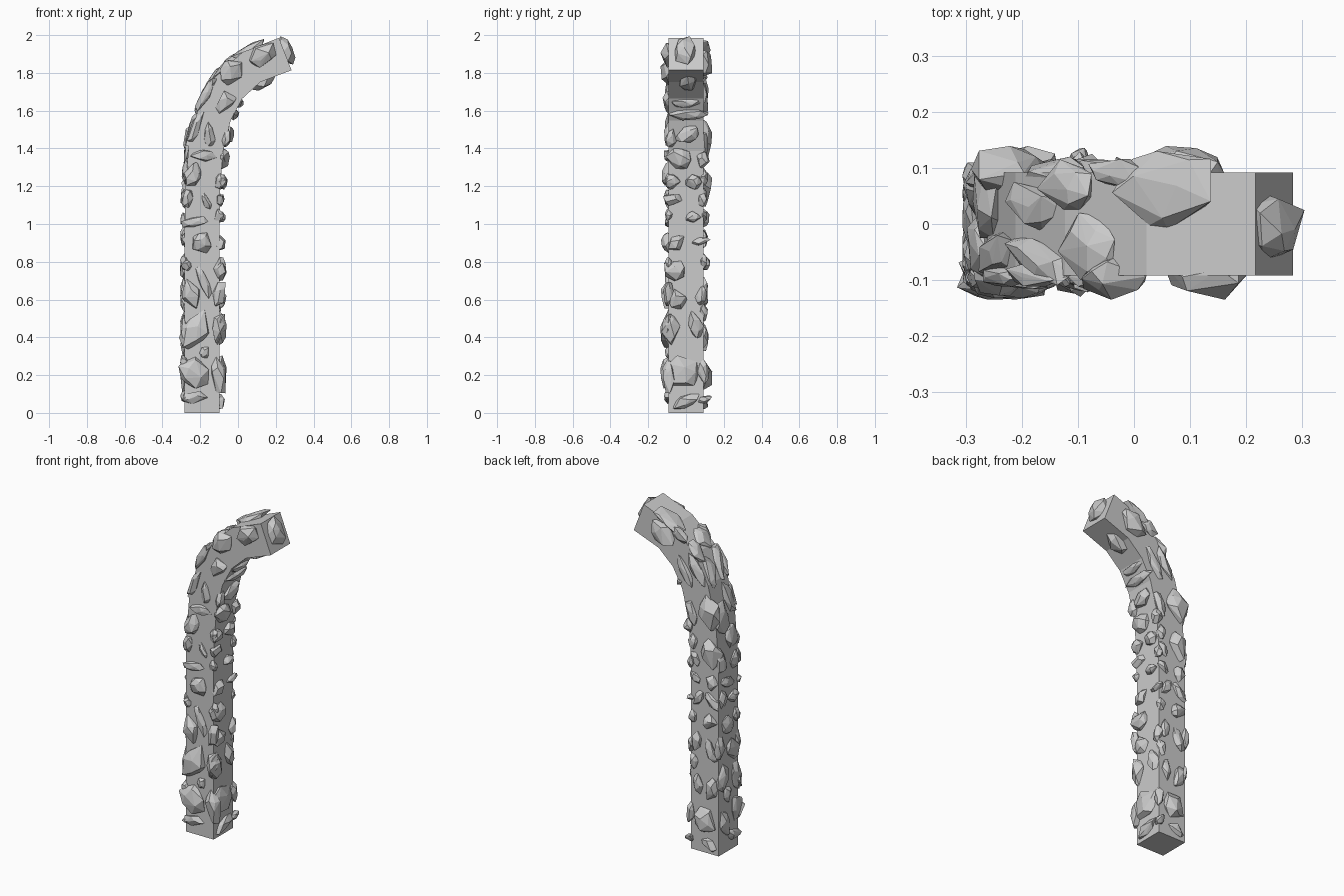
import bpy, bmesh, math, random
from mathutils import Vector

random.seed(7)
old = bpy.data.objects.get("Cube")
if old:
    bpy.data.objects.remove(old, do_unlink=True)

stone_grey = bpy.data.materials.new("stone_grey")
stone_grey.use_nodes = True
colour = (0.6, 0.6, 0.6, 1)
stone_grey.diffuse_color = colour
stone_grey.node_tree.nodes["Principled BSDF"].inputs["Base Color"].default_value = colour

HALF = 0.092
SIDE = Vector((0, 1, 0))
PATH = [Vector((x, 0, z)) for x, z in (
    (-.19, 0), (-.19, .6), (-.19, 1), (-.186, 1.2), (-.17, 1.4),
    (-.125, 1.58), (-.05, 1.72), (.07, 1.83), (.25, 1.9))]
LAST = len(PATH) - 1
TANGENTS = [(PATH[min(i + 1, LAST)] - PATH[max(i - 1, 0)]).normalized()
            for i in range(LAST + 1)]


def inward(tangent):
    """Direction across the column towards the inside of the bend."""
    return Vector((tangent.z, 0, -tangent.x))


def frame(distance):
    """Centre and direction of the column at a distance along its path."""
    for i in range(LAST):
        step = (PATH[i + 1] - PATH[i]).length
        if distance <= step or i == LAST - 1:
            f = distance / step
            return (PATH[i].lerp(PATH[i + 1], f),
                    TANGENTS[i].lerp(TANGENTS[i + 1], min(f, 1)).normalized())
        distance -= step


def finish(bm, name):
    bmesh.ops.recalc_face_normals(bm, faces=bm.faces)
    mesh = bpy.data.meshes.new(name)
    bm.to_mesh(mesh)
    bm.free()
    mesh.materials.append(stone_grey)
    bpy.context.collection.objects.link(bpy.data.objects.new(name, mesh))


def add_stone(bm, centre, axes, halves):
    """Faceted pebble: hull of jittered sphere points fitted to a box."""
    count = 17
    points = []
    for i in range(count):
        h = 1 - 2 * (i + .5) / count
        a = i * 2.4 + random.uniform(-.5, .5)
        r = math.sqrt(1 - h * h)
        p = Vector((r * math.cos(a), r * math.sin(a), h))
        points.append(p * random.uniform(.8, 1.1))
    low = [min(p[k] for p in points) for k in range(3)]
    high = [max(p[k] for p in points) for k in range(3)]
    verts = []
    for p in points:
        v = centre.copy()
        for k in range(3):
            unit = 2 * (p[k] - low[k]) / (high[k] - low[k]) - 1
            v += axes[k] * unit * halves[k]
        verts.append(bm.verts.new(v))
    hull = bmesh.ops.convex_hull(bm, input=verts)
    loose = [g for g in hull["geom_interior"] if isinstance(g, bmesh.types.BMVert)]
    bmesh.ops.delete(bm, geom=loose, context='VERTS')


def stones(name, side, bulge, rows):
    """Rows: distance, offset, length, width in hundredths, tilt in degrees."""
    bm = bmesh.new()
    for distance, offset, length, width, tilt in rows:
        centre, along = frame(distance / 100)
        n = inward(along)
        normal, across = {"front": (-SIDE, n), "back": (SIDE, n),
                          "inner": (n, SIDE), "outer": (-n, SIDE)}[side]
        t = math.radians(tilt)
        long_axis = along * math.cos(t) + across * math.sin(t)
        wide_axis = across * math.cos(t) - along * math.sin(t)
        depth = max(.02, min(bulge, .004 * width))
        spot = centre + normal * HALF + across * offset / 100
        add_stone(bm, spot, (long_axis, wide_axis, normal),
                  (length / 200, width / 200, depth))
    finish(bm, name)


# Bent square column
bm = bmesh.new()
rings = []
for p, t in zip(PATH, TANGENTS):
    n = inward(t)
    rings.append([bm.verts.new(p + (n * a + SIDE * b) * HALF)
                  for a, b in ((-1, -1), (1, -1), (1, 1), (-1, 1))])
for lower, upper in zip(rings, rings[1:]):
    for k in range(4):
        j = (k + 1) % 4
        bm.faces.new((lower[k], lower[j], upper[j], upper[k]))
bm.faces.new(rings[0])
bm.faces.new(rings[-1])
finish(bm, "bent_column")

# Stones on each side of the column
stones("front_stones", "front", .043, [
    (8, -4, 14, 6, 80), (21, -4, 17, 15, -30), (20, 9, 20, 8, -8),
    (32, 1, 6, 5, 0), (44, -3, 23, 14, 30), (44, 9, 17, 6, 5),
    (63, -6, 17, 10, -20), (69, 1, 18, 5, -20), (63, 9, 14, 7, 15),
    (78, -8, 6, 6, 0), (78, 10, 9, 5, 10), (90, 0, 11, 10, 0),
    (101, -4, 14, 5, 80), (113, -8, 10, 6, 0), (112, 2, 10, 4, -25),
    (105, 9, 6, 5, 0), (126, -6, 13, 9, 5), (123, 9, 9, 5, 0),
    (136, -1, 14, 6, 80), (148, 0, 13, 6, -15), (150, -8, 18, 5, 5),
    (166, 2, 13, 8, 5), (166, -9, 20, 5, 0), (181, -5, 14, 12, -30),
    (199, -4, 16, 11, 0)])

stones("back_stones", "back", .047, [
    (6, -3, 11, 6, 70), (20, 0, 15, 12, 15), (40, 4, 13, 6, 10),
    (39, -5, 14, 7, -15), (53, 7, 10, 6, 0), (62, -4, 15, 6, 25),
    (66, 5, 12, 6, -15), (80, -4, 9, 9, 0), (80, 8, 8, 5, 0),
    (92, -5, 12, 6, 40), (92, 4, 11, 5, -30), (103, -5, 10, 8, 0),
    (104, 6, 8, 5, 50), (120, -5, 19, 13, 0), (115, 6, 9, 5, 20),
    (126, 7, 9, 6, 0), (144, -6, 21, 14, 5), (143, 6, 14, 6, 10),
    (169, 2, 20, 6, -5), (167, -6, 21, 7, 5), (193, -1, 18, 13, 0),
    (186, -9, 13, 6, 0)])

stones("inner_stones", "inner", .037, [
    (6, 0, 16, 7, 65), (21, -2, 19, 18, 40), (44, -8, 17, 10, 0),
    (47, 5, 15, 8, -15), (60, -5, 11, 11, 0), (62, 8, 11, 6, 10),
    (75, -6, 11, 11, 0), (90, -5, 11, 8, 50), (91, 8, 10, 4, 80),
    (104, 4, 6, 8, 0), (113, 9, 7, 5, 0), (113, -7, 10, 6, 85),
    (123, 4, 8, 9, 0), (123, -7, 8, 8, 0), (136, -4, 12, 13, 30),
    (135, 9, 9, 7, 0), (150, 0, 14, 9, 70), (148, -8, 10, 6, 0),
    (163, 1, 22, 6, 90), (171, 0, 16, 5, 85), (192, 1, 15, 9, 10),
    (22, 9, 13, 6, 0), (7, 10, 8, 4, 70)])

stones("outer_stones", "outer", .024, [
    (8, -5, 13, 6, 70), (18, 4, 17, 9, 20), (23, -7, 15, 8, 0),
    (35, 1, 10, 7, 0), (43, -7, 18, 9, 10), (46, 6, 16, 8, -15),
    (60, -3, 16, 10, 20), (65, 8, 13, 6, 0), (76, 2, 11, 9, 30),
    (80, -7, 9, 6, 0), (92, -4, 7, 10, 0), (93, 6, 12, 7, 0),
    (102, 1, 13, 6, 75), (113, -6, 11, 8, 0), (116, 6, 15, 8, 10),
    (127, -4, 14, 11, 0), (140, 4, 19, 13, 0), (148, -5, 19, 7, 8),
    (164, 3, 20, 8, -5), (166, -6, 21, 6, -15), (175, 7, 14, 9, 0),
    (179, -4, 14, 12, 0), (194, 6, 20, 14, 0)])

# Stone on the tip
bm = bmesh.new()
along = TANGENTS[-1]
add_stone(bm, PATH[-1] + inward(along) * -.015 + SIDE * -.005,
          (along, SIDE, inward(along)), (.047, .06, .082))
finish(bm, "tip_stone")
